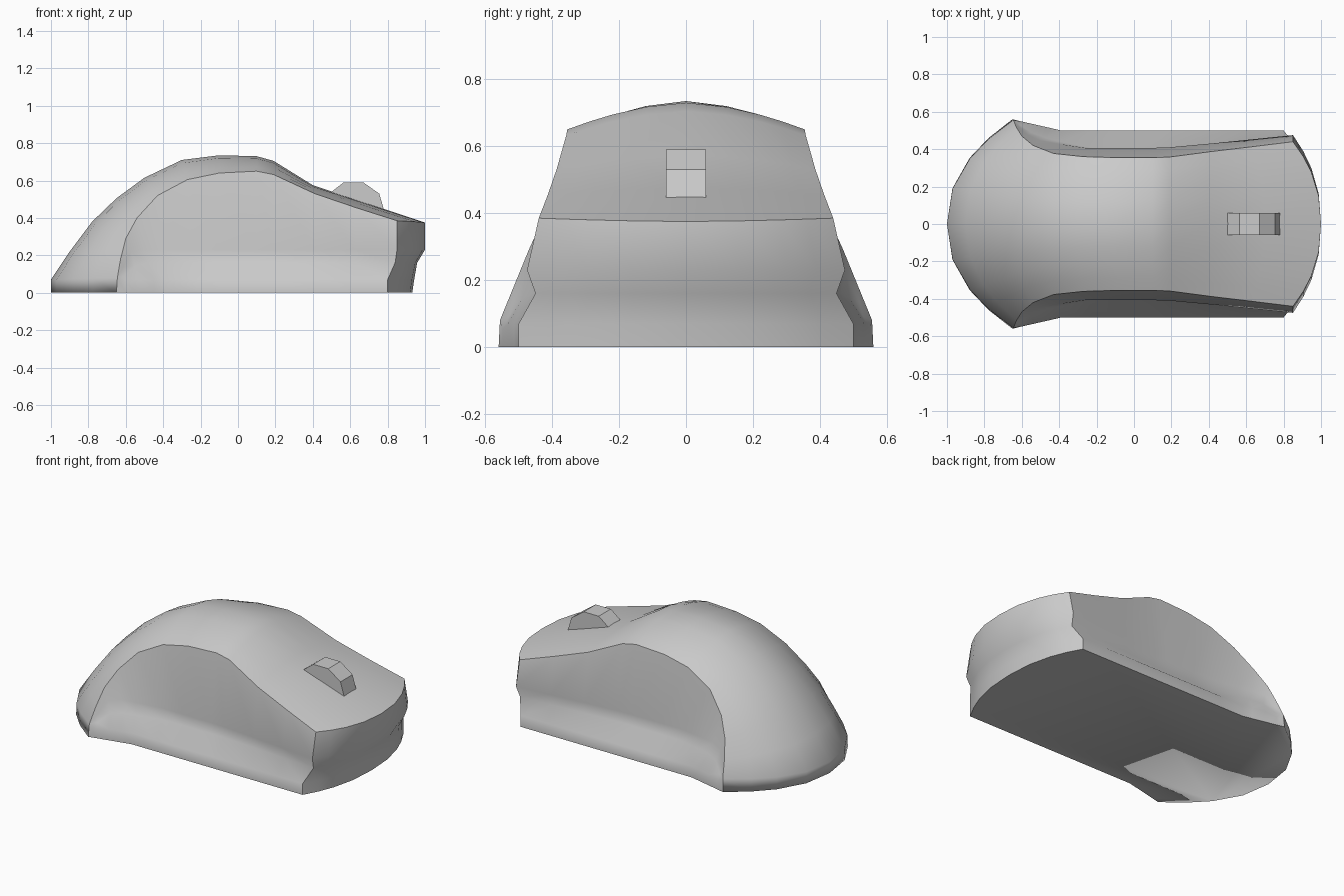
import bpy, bmesh
from mathutils import Vector

if "Cube" in bpy.data.objects:
    bpy.data.objects.remove(bpy.data.objects["Cube"])

ARC = [-1, -.82, -.63, -.34, 0, .34, .63, .82, 1]

def arc_row(cx, cz, ex, ey, ez):
    """Curved row across the body, from centre-line point to the edges."""
    return [Vector((cx + (ex - cx) * abs(f) ** 2.3, ey * f,
                    cz + (ez - cz) * abs(f) ** 1.7)) for f in ARC]

# Top shell stations: centre x, z, then rim x, y, z
stations = [
    (-1, 0, -.65, .56, 0), (-1, .07, -.645, .556, .08),
    (-.9, .22, -.628, .515, .18), (-.78, .38, -.6, .47, .29),
    (-.65, .505, -.54, .42, .4), (-.5, .615, -.43, .377, .52),
    (-.3, .71, -.27, .36, .605), (-.1, .735, -.1, .355, .64),
    (.1, .73, .1, .355, .65), (.19, .705, .19, .358, .632),
    (.4, .575, .41, .387, .53), (.7, .475, .63, .413, .455),
    (1, .375, .85, .44, .385)]
shell = [arc_row(*s) for s in stations]

# Side wall columns: base x, base y, overhang y, groove y
walls = [(-.6, .548, .518, .53), (-.53, .532, .478, .49), (-.45, .514, .447, .462),
         (-.39, .5, .43, .442), (-.22, .5, .405, .408), (-.1, .5, .405, .405),
         (.1, .5, .407, .405), (.19, .5, .41, .405), (.41, .5, .43, .42),
         (.62, .5, .452, .436), (.8, .5, .475, .45)]
rim = [Vector(s[2:]) for s in stations]
side = [[rim[1]] * 4 + [rim[0]]]
for r, (bx, by, ay, gy) in zip(rim[2:], walls):
    last = bx == .8
    ax, gx = (.85, .84) if last else (r.x * .6 + bx * .4, r.x * .3 + bx * .7)
    side.append([r, Vector((ax, ay, min(.23, r.z * .75))),
                 Vector((gx, gy, min(.16, r.z * .5))),
                 Vector((bx, by, min(.07, r.z * .3))), Vector((bx, by, 0))])
mirrored = [[Vector((p.x, -p.y, p.z)) for p in col] for col in side]

# Front wall rows follow the last side column
front = [shell[-1]]
for cx, p in zip((1, .958, .942, .932), side[-1][1:]):
    front.append(arc_row(cx, p.z, *p))

# Assemble the patches, weld them and close the base
bm = bmesh.new()
patch = bm.faces.layers.int.new("patch")
for k, grid in enumerate((shell, side, mirrored, front), 1):
    v = [[bm.verts.new(p) for p in row] for row in grid]
    for i in range(len(v) - 1):
        for j in range(len(v[0]) - 1):
            f = bm.faces.new((v[i][j], v[i + 1][j], v[i + 1][j + 1], v[i][j + 1]))
            f[patch] = k
bmesh.ops.remove_doubles(bm, verts=bm.verts, dist=.0005)
bmesh.ops.holes_fill(bm, edges=[e for e in bm.edges if e.is_boundary], sides=0)
bmesh.ops.recalc_face_normals(bm, faces=bm.faces)
for f in bm.faces:
    f.smooth = True
for e in bm.edges:
    e.smooth = len({f[patch] for f in e.link_faces}) == 1

def add_object(bm, name):
    me = bpy.data.meshes.new(name)
    bm.to_mesh(me)
    bm.free()
    ob = bpy.data.objects.new(name, me)
    bpy.context.collection.objects.link(ob)
    return ob

add_object(bm, "mouse_body")

# Scroll wheel: faceted profile extruded across y
bm = bmesh.new()
profile = [(.5, .42), (.5, .54), (.565, .59), (.67, .59), (.755, .53), (.783, .435), (.77, .41)]
face = bm.faces.new([bm.verts.new((x, -.06, z)) for x, z in profile])
ext = bmesh.ops.extrude_face_region(bm, geom=[face])["geom"]
bmesh.ops.translate(bm, vec=(0, .12, 0),
                    verts=[g for g in ext if isinstance(g, bmesh.types.BMVert)])
bmesh.ops.recalc_face_normals(bm, faces=bm.faces)
add_object(bm, "scroll_wheel")
